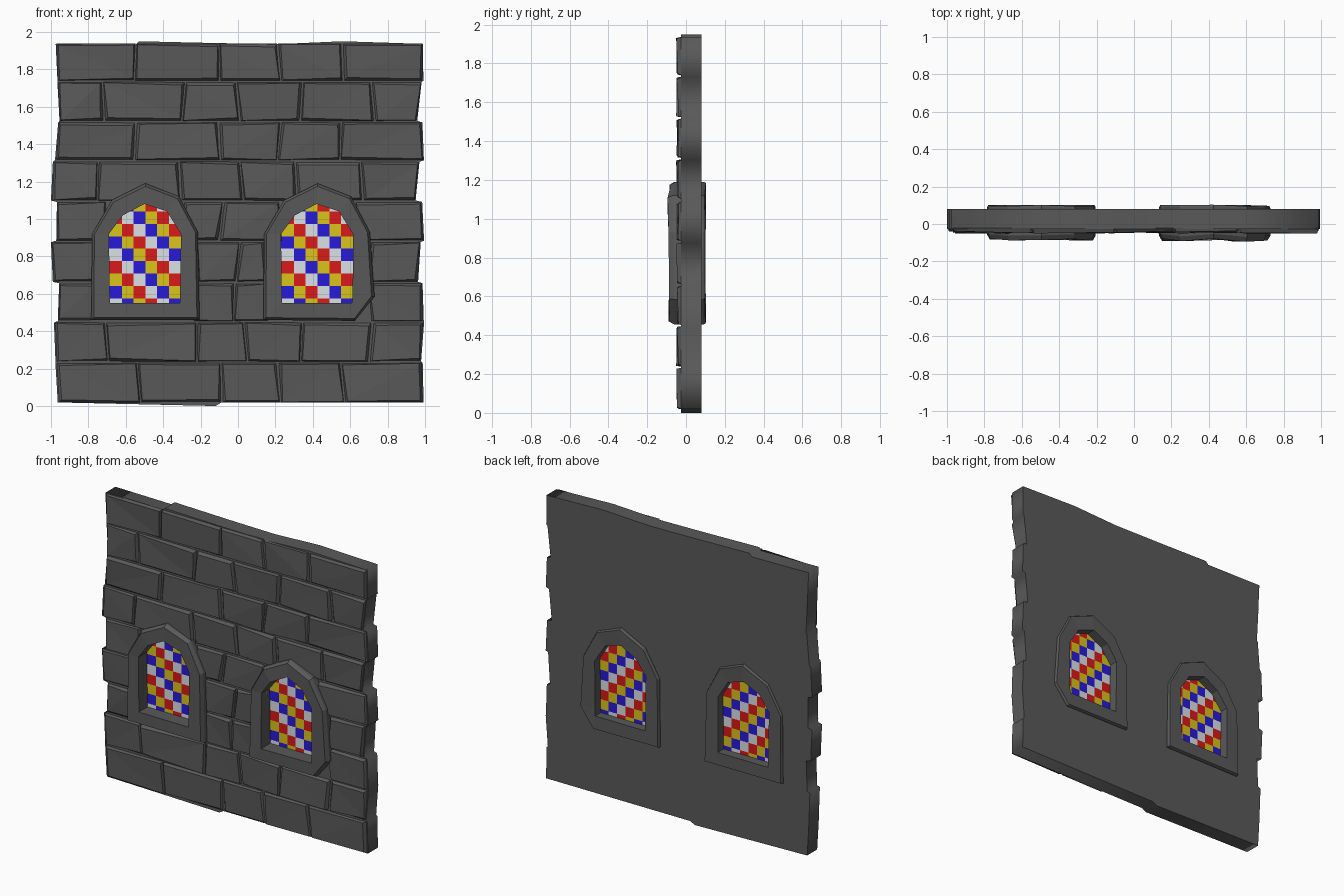
import bpy, bmesh, random
from mathutils import Vector, Matrix

if "Cube" in bpy.data.objects:
    bpy.data.objects.remove(bpy.data.objects["Cube"])

random.seed(4)
J = lambda a: random.uniform(-a, a)


def material(name, rgb):
    m = bpy.data.materials.new(name)
    m.diffuse_color = (*rgb, 1)
    m.use_nodes = True
    m.node_tree.nodes["Principled BSDF"].inputs["Base Color"].default_value = m.diffuse_color
    return m


stone = material("dark_stone", (0.1, 0.1, 0.1))
glass = [material(n, c) for n, c in (("white_glass", (.7, .75, .78)), ("blue_glass", (.02, .01, .7)),
                                     ("yellow_glass", (.7, .55, .01)), ("red_glass", (.7, .01, .01)))]


def add_object(name, bm, mats):
    me = bpy.data.meshes.new(name)
    bm.to_mesh(me)
    bm.free()
    for m in mats:
        me.materials.append(m)
    ob = bpy.data.objects.new(name, me)
    bpy.context.collection.objects.link(ob)
    return ob


def extrude_profile(name, loops, y0, y1):
    """Solid plate in the xz plane; inner loops become holes."""
    cu = bpy.data.curves.new(name, 'CURVE')
    cu.dimensions, cu.fill_mode, cu.extrude = '2D', 'BOTH', (y1 - y0) / 2
    for loop in loops:
        sp = cu.splines.new('POLY')
        sp.points.add(len(loop) - 1)
        for p, (x, z) in zip(sp.points, loop):
            p.co = (x, z, 0, 1)
        sp.use_cyclic_u = True
    tmp = bpy.data.objects.new("tmp", cu)
    bpy.context.collection.objects.link(tmp)
    me = bpy.data.meshes.new_from_object(tmp.evaluated_get(bpy.context.evaluated_depsgraph_get()))
    bpy.data.objects.remove(tmp)
    bm = bmesh.new()
    bm.from_mesh(me)
    bmesh.ops.remove_doubles(bm, verts=bm.verts, dist=1e-5)
    bm.transform(Matrix.Translation((0, (y0 + y1) / 2, 0)) @ Matrix.Rotation(1.5707963, 4, 'X'))
    bmesh.ops.recalc_face_normals(bm, faces=bm.faces)
    return add_object(name, bm, [stone])


# Brick courses: runs of seam positions, bottom to top, leaving room for the windows
ROWS = [
    [[-.97, -.53, -.09, .22, .56, .99]],
    [[-.98, -.70, -.22, .04, .34, .71, .99]],
    [[-.96, -.76], [-.25, -.02, .17], [.70, .99]],
    [[-1.0, -.76], [-.22, 0, .15], [.70, .97]],
    [[-.97, -.70], [-.30, -.09, .23], [.62, .99]],
    [[-1.0, -.75, -.31, .02, .31, .66, .96]],
    [[-.97, -.55, -.10, .22, .55, .99]],
    [[-.96, -.72, -.29, 0, .34, .72, .97]],
    [[-.97, -.55, -.10, .22, .56, .99]],
]
Z = [.015, .235, .45, .66, .88, 1.095, 1.31, 1.52, 1.735, 1.94]
FRONT, BACK = -.027, .08

# Window loops relative to each window's centre
INNER = [(-.19, .55), (-.195, .92), (-.12, 1.02), (-.005, 1.08), (.115, 1.04), (.19, .92), (.185, .55)]
OUTER = [(-.29, .46), (-.285, .92), (-.18, 1.10), (0, 1.19), (.18, 1.12), (.28, .93), (.29, .46)]
INNER_R = INNER[:6] + [(.188, .60), (.185, .55)]
OUTER_R = OUTER[:6] + [(.305, .585), (.20, .455)]
WINDOWS = [("left", -.495, INNER, OUTER), ("right", .425, INNER_R, OUTER_R)]

# Stone bricks: open-backed chamfered blocks sunk into the wall
bm = bmesh.new()
left_side, right_side = [], []
for i, runs in enumerate(ROWS):
    z0, z1 = Z[i], Z[i + 1]
    for r, run in enumerate(runs):
        seams = []
        for k, x in enumerate(run):
            lean = J(.012)
            lo = max(-1, min(.995, x - lean))
            hi = max(-1, min(.995, x + lean))
            seams.append((lo, hi))
        if r == 0:
            left_side += [(seams[0][0], z0 + .004), (seams[0][1], z1 - .004)]
        if r == len(runs) - 1:
            right_side += [(seams[-1][0], z0 + .004), (seams[-1][1], z1 - .004)]
        for (a0, a1), (b0, b1) in zip(seams, seams[1:]):
            quad = [(a0, z0), (b0, z0), (b1, z1), (a1, z1)]
            signs = [(1, 1), (-1, 1), (-1, -1), (1, -1)]
            base = [bm.verts.new((x + .003 * sx, FRONT + .005, z + .003 * sz))
                    for (x, z), (sx, sz) in zip(quad, signs)]
            face = [bm.verts.new((x + sx * random.uniform(.006, .022), -.044 + J(.007),
                                  z + sz * random.uniform(.006, .022)))
                    for (x, z), (sx, sz) in zip(quad, signs)]
            for k in range(4):
                n = (k + 1) % 4
                bm.faces.new((base[k], base[n], face[n], face[k]))
            if random.random() < .5:
                bm.faces.new(face[:3])
                bm.faces.new((face[0], face[2], face[3]))
            else:
                bm.faces.new((face[0], face[1], face[3]))
                bm.faces.new(face[1:])
add_object("front_bricks", bm, [stone])

# Wall core with stepped sides, chipped top and bottom, and window holes
top = [(.56, 1.95), (.22, 1.935), (-.10, 1.94), (-.53, 1.95), (-.55, 1.93)]
bottom = [(-.12, 0), (-.09, .018)]
holes = [[(cx + (a + c) / 2, (b + d) / 2) for (a, b), (c, d) in zip(inn, out)]
         for _, cx, inn, out in WINDOWS]
outline = right_side + top + left_side[::-1] + bottom
extrude_profile("wall_core", [outline] + holes, FRONT, BACK)

for side, cx, inn, out in WINDOWS:
    # Rough stone surround running right through the wall
    bm = bmesh.new()
    rings = []
    for (a, b), (c, d) in zip(inn, out):
        yf, yb = -.086 + J(.009), .099 + J(.004)
        pin, pout = Vector((cx + a, 0, b)), Vector((cx + c, 0, d))
        section = [(0, yf), (0, yb), (.94, yb), (1, yb - .012), (1, yf + .025), (.86, yf)]
        rings.append([bm.verts.new(pin.lerp(pout, t) + Vector((0, y, 0))) for t, y in section])
    for A, B in zip(rings, rings[1:] + rings[:1]):
        for k in range(6):
            n = (k + 1) % 6
            bm.faces.new((A[k], A[n], B[n], B[k]))
    bmesh.ops.recalc_face_normals(bm, faces=bm.faces)
    add_object(side + "_window_frame", bm, [stone])

    # Stained glass: arch panel sliced into a grid of coloured panes
    bm = bmesh.new()
    bm.faces.new([bm.verts.new((a, .025, b)) for a, b in inn])
    for k in range(-2, 3):
        bmesh.ops.bisect_plane(bm, geom=bm.verts[:] + bm.edges[:] + bm.faces[:],
                               plane_co=(k * .063, 0, 0), plane_no=(1, 0, 0))
    for k in range(8):
        bmesh.ops.bisect_plane(bm, geom=bm.verts[:] + bm.edges[:] + bm.faces[:],
                               plane_co=(0, 0, .575 + k * .0665), plane_no=(0, 0, 1))
    for f in bm.faces:
        c = f.calc_center_bounds()
        col = int((c.x + .189) // .063)
        row = int((c.z - .5085) // .0665)
        f.material_index = (col + row) % 4
    panel = add_object(side + "_stained_glass", bm, glass)
    panel.location.x = cx
    solid = panel.modifiers.new("thickness", 'SOLIDIFY')
    solid.thickness, solid.offset = .03, 0
